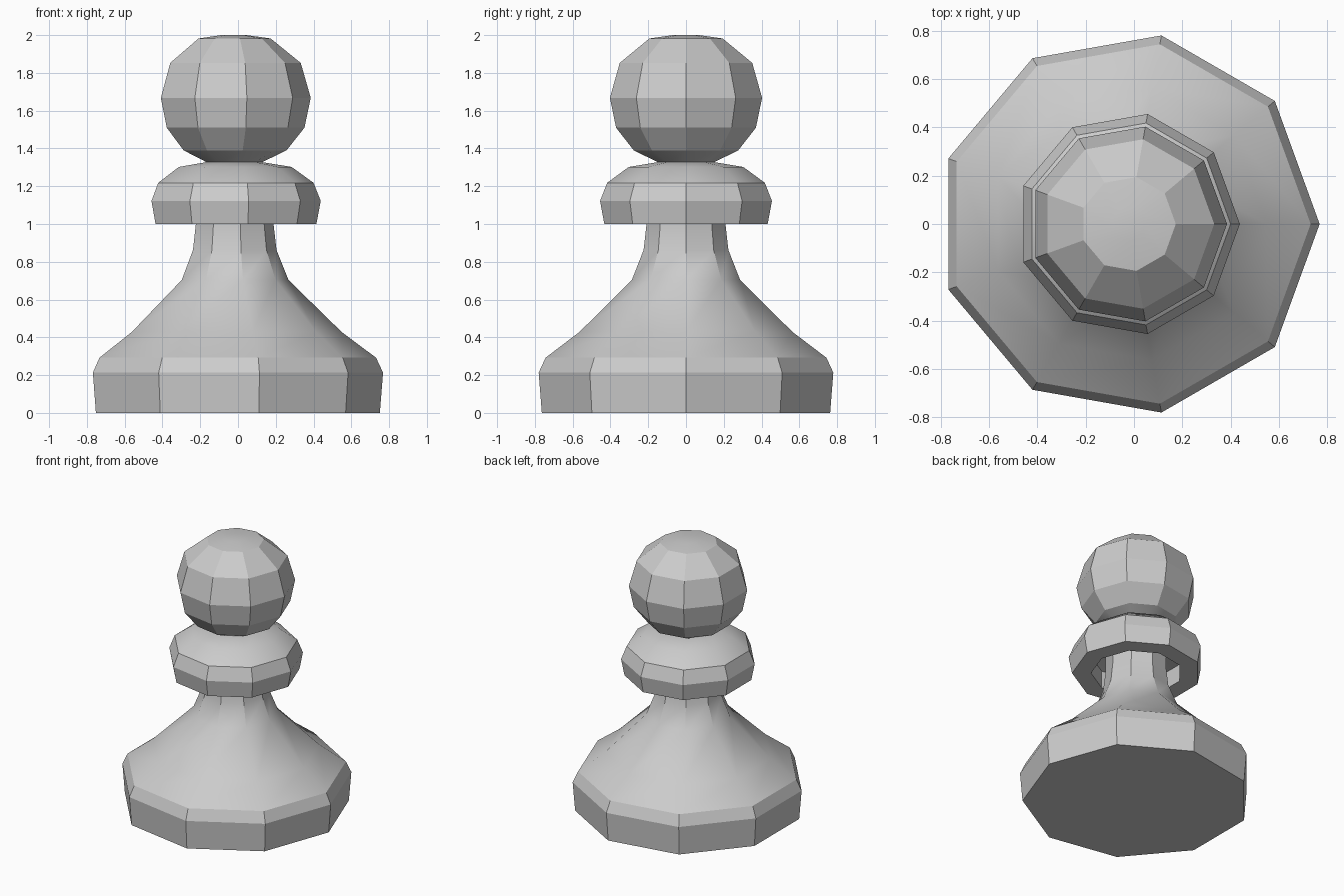
import bpy, bmesh, math

if "Cube" in bpy.data.objects:
    bpy.data.objects.remove(bpy.data.objects["Cube"])

SIDES = 9
AXIS_X = -0.024   # the nonagon's axis, so that its bounds are centred on x = 0


def lathe(name, profile, limit, sharp_rings=()):
    """Revolve (radius, z) points into a nine-sided solid, vertex pointing +x."""
    bm = bmesh.new()
    rings = []
    for r, z in profile:
        rings.append([bm.verts.new((AXIS_X + r * math.cos(2 * math.pi * i / SIDES),
                                    r * math.sin(2 * math.pi * i / SIDES), z))
                      for i in range(SIDES)])
    for a, b in zip(rings, rings[1:]):
        for i in range(SIDES):
            j = (i + 1) % SIDES
            bm.faces.new((a[i], a[j], b[j], b[i]))
    bm.faces.new(rings[0][::-1])
    bm.faces.new(rings[-1])
    bmesh.ops.recalc_face_normals(bm, faces=bm.faces[:])
    for f in bm.faces:
        f.smooth = True
    for e in bm.edges:
        e.smooth = e.calc_face_angle(0) < math.radians(limit)
    for k in sharp_rings:
        for i in range(SIDES):
            bm.edges.get((rings[k][i], rings[k][(i + 1) % SIDES])).smooth = False
    mesh = bpy.data.meshes.new(name)
    bm.to_mesh(mesh)
    bm.free()
    obj = bpy.data.objects.new(name, mesh)
    bpy.context.collection.objects.link(obj)
    return obj


# Foot, sloping skirt and neck, running up into the collar's recess
lathe("base_and_neck", [
    (0.775, 0.0), (0.792, 0.213), (0.755, 0.292), (0.572, 0.429),
    (0.291, 0.704), (0.228, 0.862), (0.212, 1.0), (0.212, 1.16)],
    30, sharp_rings=(1, 2))

# Collar with a recessed underside
lathe("collar", [
    (0.20, 1.15), (0.31, 1.13), (0.31, 1.0), (0.439, 1.0), (0.462, 1.122),
    (0.424, 1.218), (0.308, 1.302), (0.15, 1.328)],
    30, sharp_rings=(1, 2, 3, 4))

# Faceted round head
lathe("head", [
    (0.147, 1.325), (0.281, 1.39), (0.376, 1.51), (0.409, 1.668),
    (0.356, 1.853), (0.197, 1.982), (0.07, 2.0)], 20)
